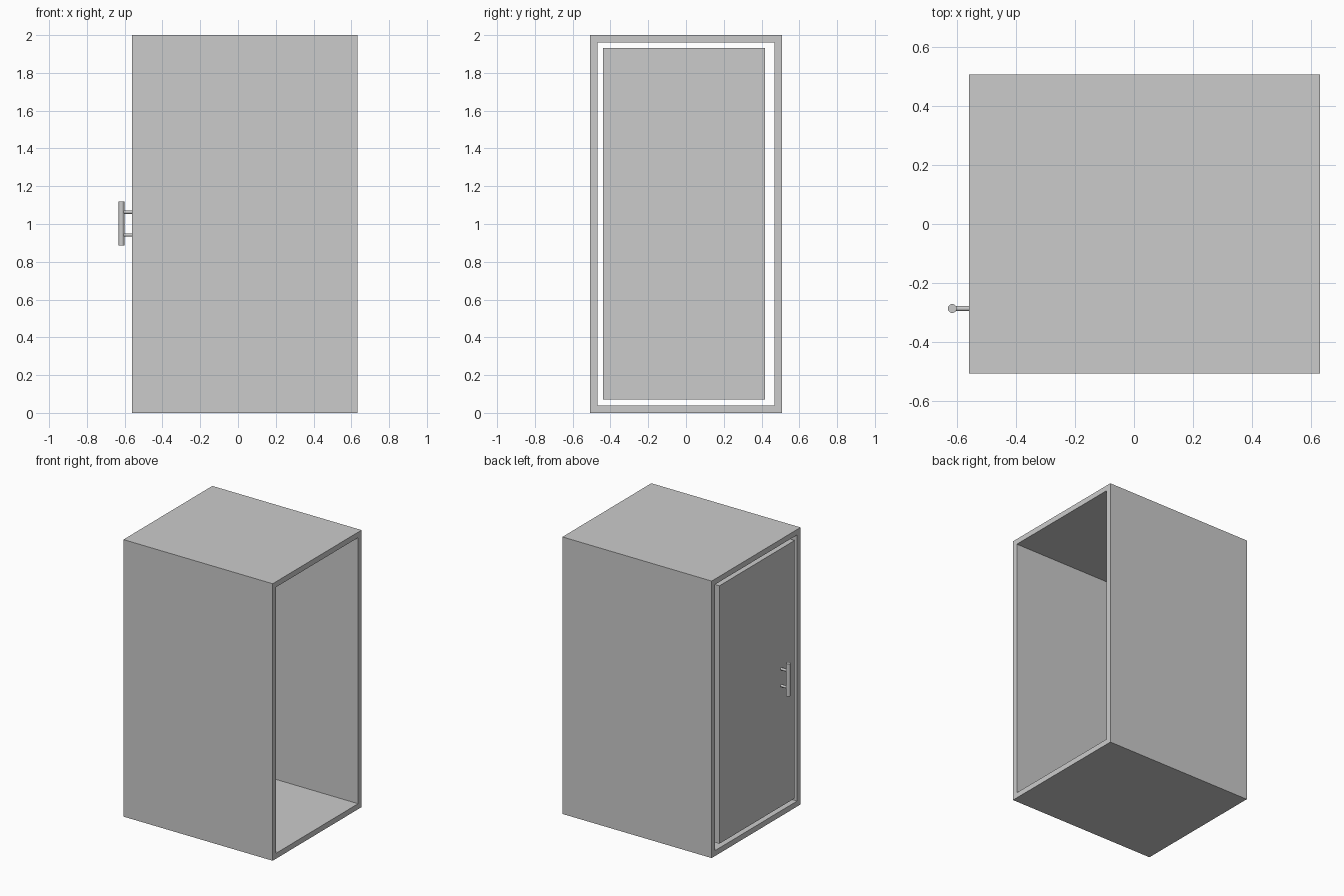
import bpy, bmesh
from mathutils import Matrix, Vector

if "Cube" in bpy.data.objects:
    bpy.data.objects.remove(bpy.data.objects["Cube"], do_unlink=True)

grey = bpy.data.materials.new("plain grey")
grey.use_nodes = True
colour = (0.6, 0.6, 0.6, 1)
grey.diffuse_color = colour
grey.node_tree.nodes["Principled BSDF"].inputs["Base Color"].default_value = colour

X_DOOR, X_OPEN = -0.56, 0.632   # outer faces of the door end and the open end
HALF_DEPTH, HEIGHT, WALL = 0.507, 2.0, 0.056


def finish(bm, name):
    bmesh.ops.recalc_face_normals(bm, faces=bm.faces)
    mesh = bpy.data.meshes.new(name)
    bm.to_mesh(mesh)
    bm.free()
    mesh.materials.append(grey)
    obj = bpy.data.objects.new(name, mesh)
    bpy.context.collection.objects.link(obj)
    return obj


def box(low, high):
    low, high = Vector(low), Vector(high)
    bm = bmesh.new()
    bmesh.ops.create_cube(bm, size=1, matrix=Matrix.Translation((low + high) / 2)
                          @ Matrix.Diagonal((*(high - low), 1)))
    return bm


def rod(name, start, end, radius):
    start, end = Vector(start), Vector(end)
    axis = end - start
    bm = bmesh.new()
    turn = axis.to_track_quat("Z", "Y").to_matrix().to_4x4()
    bmesh.ops.create_cone(bm, cap_ends=True, segments=32, radius1=radius, radius2=radius,
                          depth=axis.length,
                          matrix=Matrix.Translation((start + end) / 2) @ turn)
    obj = finish(bm, name)
    bpy.ops.object.select_all(action="DESELECT")
    obj.select_set(True)
    bpy.context.view_layer.objects.active = obj
    bpy.ops.object.shade_smooth_by_angle()


# Cabinet shell: a box hollowed right through along x
bm = box((X_DOOR, -HALF_DEPTH, 0), (X_OPEN, HALF_DEPTH, HEIGHT))
ends = [f for f in bm.faces if abs(f.normal.x) > 0.9]
bmesh.ops.inset_individual(bm, faces=ends, thickness=WALL)
rims = [e for f in ends for e in f.edges]
bmesh.ops.delete(bm, geom=ends, context="FACES_ONLY")
bmesh.ops.bridge_loops(bm, edges=rims)
finish(bm, "cabinet_shell")

# Door set flush in one end, with a narrow gap all round
finish(box((X_DOOR, -0.44, 0.07), (X_DOOR + WALL, 0.419, 1.932)), "door")

# Pull handle: upright bar on two posts
BAR_X, BAR_Y = -0.617, -0.287
rod("handle_bar", (BAR_X, BAR_Y, 0.885), (BAR_X, BAR_Y, 1.12), 0.015)
for label, z in (("lower", 0.942), ("upper", 1.063)):
    rod(f"handle_post_{label}", (X_DOOR + 0.005, BAR_Y, z), (BAR_X, BAR_Y, z), 0.009)
